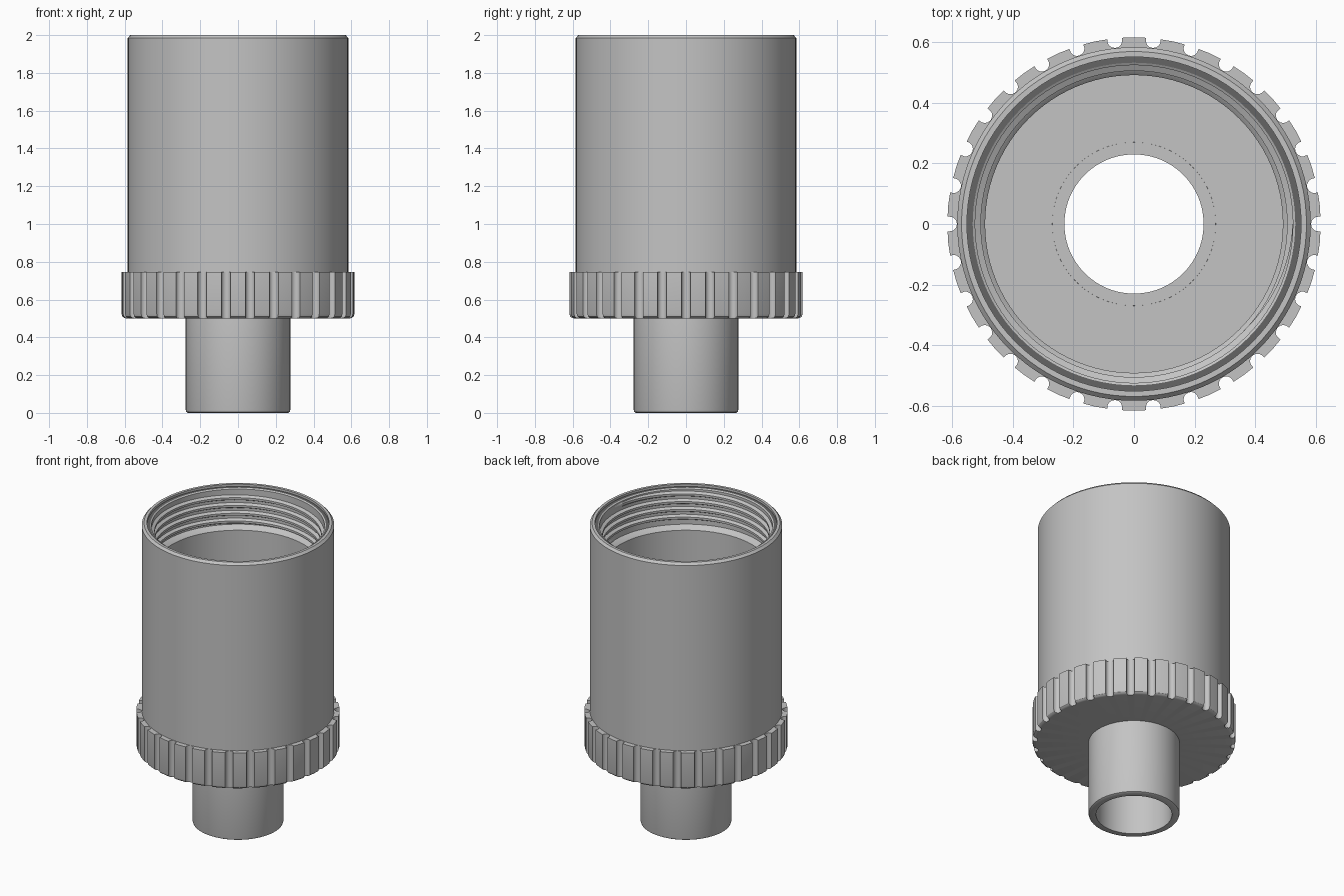
import bpy
import bmesh
from math import sin, cos, pi, tau, radians

SEGMENTS = 96

cube = bpy.data.objects.get("Cube")
if cube:
    bpy.data.objects.remove(cube, do_unlink=True)


def make_material(name, value):
    mat = bpy.data.materials.new(name)
    mat.use_nodes = True
    colour = (value, value, value, 1)
    mat.diffuse_color = colour
    mat.node_tree.nodes["Principled BSDF"].inputs["Base Color"].default_value = colour
    return mat


grey = make_material("plain grey", 0.55)
dark = make_material("dark grey", 0.13)


def build(name, loops, close_strip, materials=(grey,), rule=None):
    """Skin a row of closed vertex loops; join last to first or cap the ends."""
    bm = bmesh.new()
    rows = [[bm.verts.new(p) for p in loop] for loop in loops]
    pairs = list(zip(rows, rows[1:]))
    if close_strip:
        pairs.append((rows[-1], rows[0]))
    else:
        bm.faces.new(rows[0])
        bm.faces.new(rows[-1])
    for a, b in pairs:
        n = len(a)
        for i in range(n):
            j = (i + 1) % n
            bm.faces.new((a[i], a[j], b[j], b[i]))
    bmesh.ops.recalc_face_normals(bm, faces=bm.faces)
    if rule:
        for face in bm.faces:
            face.material_index = rule(face)
    mesh = bpy.data.meshes.new(name)
    bm.to_mesh(mesh)
    bm.free()
    for mat in materials:
        mesh.materials.append(mat)
    obj = bpy.data.objects.new(name, mesh)
    bpy.context.collection.objects.link(obj)
    bpy.ops.object.select_all(action="DESELECT")
    obj.select_set(True)
    bpy.context.view_layer.objects.active = obj
    bpy.ops.object.shade_smooth_by_angle(angle=radians(30))
    return obj


def revolve(name, profile, **options):
    loops = [[(r * cos(tau * i / SEGMENTS), r * sin(tau * i / SEGMENTS), z)
              for r, z in profile] for i in range(SEGMENTS)]
    return build(name, loops, True, **options)


# Hollow stem
revolve("stem", [(0.23, 0), (0.265, 0), (0.274, 0.005), (0.277, 0.016),
                 (0.277, 0.51), (0.27, 0.603), (0.23, 0.603)])

# Cup with a rim groove, threaded mouth and plain bore
GROOVE_Z = 1.985


def groove_floor(face):
    centre = face.calc_center_median()
    return int(abs(centre.z - GROOVE_Z) < 0.001 and 0.53 < centre.xy.length < 0.56)


revolve("cup", [(0.25, 0.51), (0.584, 0.51), (0.584, 1.985), (0.57, 2.0),
                (0.552, 2.0), (0.552, GROOVE_Z), (0.533, GROOVE_Z),
                (0.525, 1.98), (0.525, 1.745), (0.507, 1.735),
                (0.492, 1.72), (0.492, 0.6), (0.25, 0.6)],
        materials=(grey, dark), rule=groove_floor)

# Helical rib inside the mouth, fading out at both ends
PITCH, START, TURNS = 0.052, 1.75, 4
steps = SEGMENTS * TURNS
rib = []
for k in range(steps + 1):
    angle = tau * k / SEGMENTS
    z = START + PITCH * k / SEGMENTS
    fade = min(1, k / 12 + 0.05, (steps - k) / 12 + 0.05)
    crest = 0.525 - 0.019 * fade
    section = [(0.53, -0.02), (crest, -0.007), (crest, 0.007), (0.53, 0.02)]
    rib.append([(r * cos(angle), r * sin(angle), z + dz) for r, dz in section])
build("inner_thread", rib, False)

# Grip ring with scooped flutes and a rounded lower edge
FLUTES, RADIUS = 30, 0.617
outline = []
for i in range(FLUTES):
    middle = tau * i / FLUTES
    for k in range(9):
        phi = radians(284 - 26 * k)
        x, y = 0.61 + 0.025 * cos(phi), 0.025 * sin(phi)
        outline.append((middle, x, y))
    outline.append((middle + pi / FLUTES, RADIUS, 0))


def ring_loop(limit, z):
    loop = []
    for turn, x, y in outline:
        scale = min(1, limit / (x * x + y * y) ** 0.5)
        x, y = x * scale, y * scale
        loop.append((x * cos(turn) - y * sin(turn), x * sin(turn) + y * cos(turn), z))
    return loop


layers = [(0.27, 0.5), (0.592, 0.5), (0.604, 0.503), (0.613, 0.511),
          (RADIUS, 0.524), (RADIUS, 0.745), (0.56, 0.745), (0.56, 0.53), (0.27, 0.53)]
build("grip_ring", [ring_loop(r, z) for r, z in layers], True)
